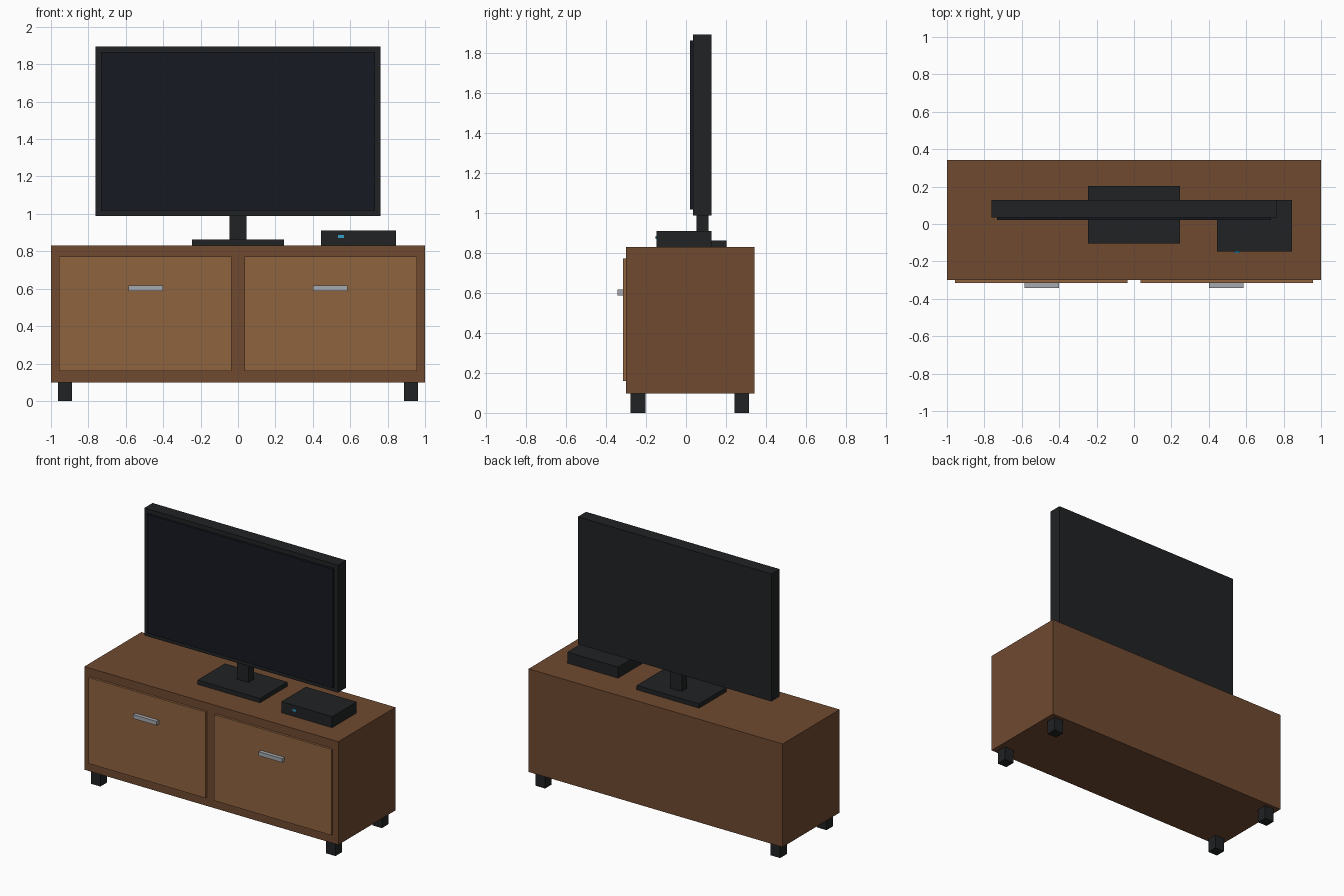
import bpy

if "Cube" in bpy.data.objects:
    bpy.data.objects.remove(bpy.data.objects["Cube"])


def material(name, r, g, b):
    m = bpy.data.materials.new(name)
    m.diffuse_color = (r, g, b, 1)
    m.use_nodes = True
    m.node_tree.nodes["Principled BSDF"].inputs["Base Color"].default_value = m.diffuse_color
    return m


wood = material("wood", 0.16, 0.068, 0.03)
light_wood = material("light_wood", 0.28, 0.127, 0.051)
black = material("black_plastic", 0.015, 0.016, 0.017)
glass = material("screen_glass", 0.008, 0.01, 0.016)
metal = material("metal", 0.38, 0.40, 0.43)
blue = material("blue_light", 0.03, 0.35, 0.58)


def box(name, x, y, z, mat):
    """Box spanning the (min, max) pairs x, y and z."""
    spans = (x, y, z)
    bpy.ops.mesh.primitive_cube_add(size=1, location=[(a + b) / 2 for a, b in spans])
    ob = bpy.context.object
    ob.name = name
    ob.scale = [b - a for a, b in spans]
    bpy.ops.object.transform_apply(location=False, rotation=False, scale=True)
    ob.data.materials.append(mat)
    return ob


# Cabinet body
box("cabinet", (-1, 1), (-0.30, 0.342), (0.098, 0.832), wood)

# Doors, handles and legs on both sides
for side, s in (("left", -1), ("right", 1)):
    def span(a, b):
        return tuple(sorted((s * a, s * b)))

    box(side + "_door", span(0.034, 0.956), (-0.316, -0.30), (0.16, 0.772), light_wood)
    box(side + "_handle", span(0.402, 0.586), (-0.342, -0.316), (0.589, 0.617), metal)
    for end, y in (("front", (-0.279, -0.204)), ("back", (0.242, 0.316))):
        box(f"{end}_{side}_leg", span(0.888, 0.963), y, (0, 0.098), black)

# Television on its stand
box("stand_base", (-0.246, 0.246), (-0.104, 0.204), (0.832, 0.863), black)
box("stand_neck", (-0.046, 0.046), (0.052, 0.113), (0.863, 0.99), black)
box("television_body", (-0.762, 0.762), (0.036, 0.128), (0.989, 1.896), black)
box("television_screen", (-0.732, 0.732), (0.021, 0.036), (1.019, 1.865), glass)

# Media player with status light
box("media_player", (0.445, 0.845), (-0.148, 0.128), (0.832, 0.911), black)
box("status_light", (0.535, 0.566), (-0.154, -0.148), (0.871, 0.887), blue)
